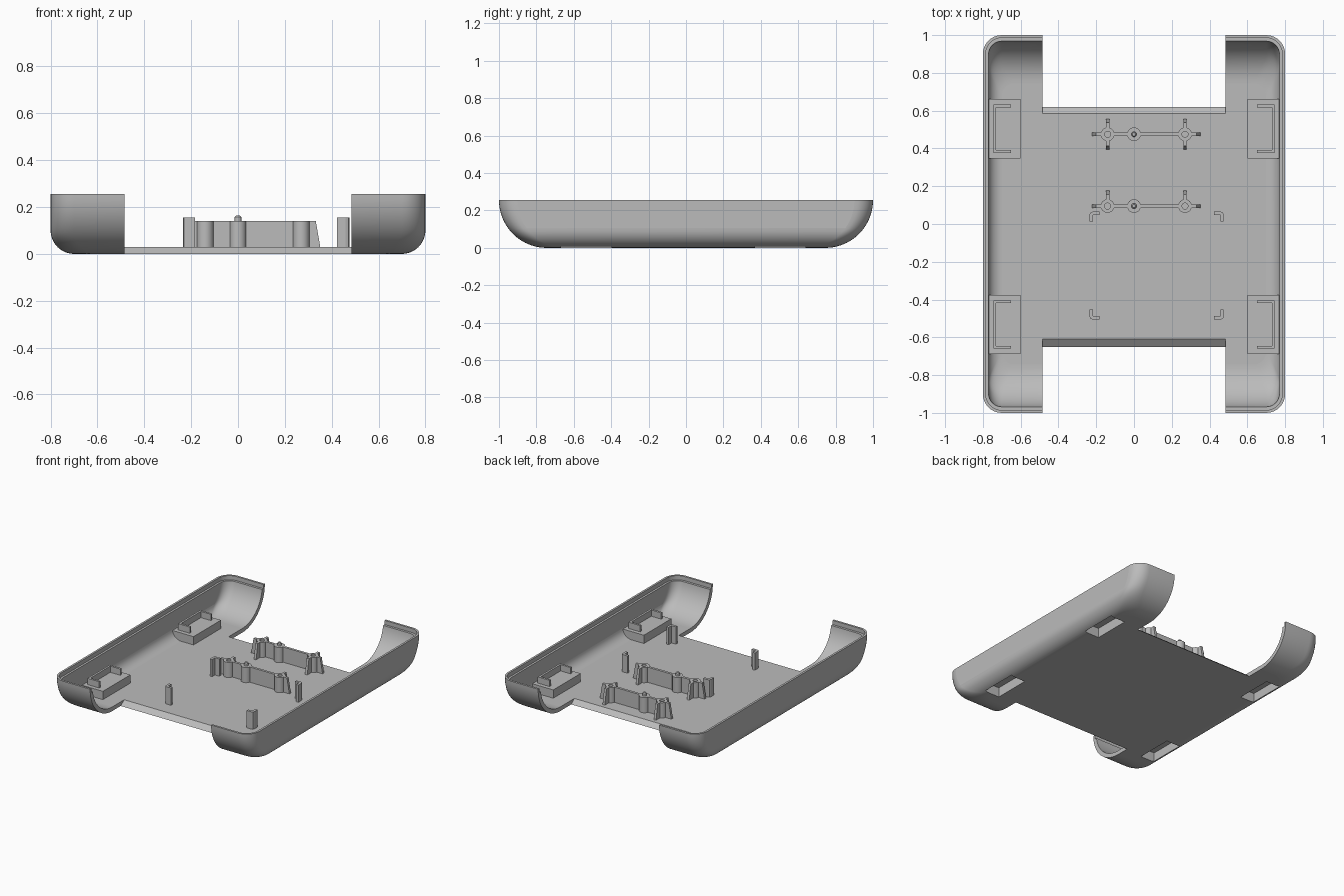
import bpy, bmesh, math

if "Cube" in bpy.data.objects:
    bpy.data.objects.remove(bpy.data.objects["Cube"])

grey = bpy.data.materials.new("plain grey")
grey.diffuse_color = (0.5, 0.5, 0.5, 1)
grey.use_nodes = True
grey.node_tree.nodes["Principled BSDF"].inputs["Base Color"].default_value = grey.diffuse_color
FLOOR = 0.03


def make(name, bm):
    bmesh.ops.recalc_face_normals(bm, faces=bm.faces)
    me = bpy.data.meshes.new(name)
    bm.to_mesh(me)
    bm.free()
    me.materials.append(grey)
    ob = bpy.data.objects.new(name, me)
    bpy.context.collection.objects.link(ob)
    return ob


def loft(name, loops):
    # skin matching closed loops and cap both ends
    bm = bmesh.new()
    rings = [[bm.verts.new(p) for p in lp] for lp in loops]
    n = len(rings[0])
    for a, b in zip(rings, rings[1:]):
        for i in range(n):
            bm.faces.new((a[i], a[(i + 1) % n], b[(i + 1) % n], b[i]))
    bm.faces.new(rings[0])
    bm.faces.new(rings[-1])
    return make(name, bm)


def box(name, x0, x1, y0, y1, z0, z1):
    rect = [(x0, y0), (x1, y0), (x1, y1), (x0, y1)]
    return loft(name, [[(x, y, z) for x, y in rect] for z in (z0, z1)])


def prism(name, outline, z0, z1):
    return loft(name, [[(x, y, z) for x, y in outline] for z in (z0, z1)])


def lathe(name, cx, cy, profile, n=24):
    ang = [2 * math.pi * i / n for i in range(n)]
    return loft(name, [[(cx + r * math.cos(a), cy + r * math.sin(a), z) for a in ang]
                       for r, z in profile])


def smooth(ob):
    bpy.ops.object.select_all(action='DESELECT')
    ob.select_set(True)
    bpy.context.view_layer.objects.active = ob
    bpy.ops.object.shade_smooth_by_angle(angle=math.radians(30))
    for p in ob.data.polygons:
        if abs(p.normal.z) > 0.9999 or abs(p.normal.x) > 0.9999:
            p.use_smooth = False


def cut(ob, cutter):
    mod = ob.modifiers.new("cut", 'BOOLEAN')
    mod.operation, mod.solver, mod.object = 'DIFFERENCE', 'EXACT', cutter
    bpy.context.view_layer.objects.active = ob
    bpy.ops.object.modifier_apply(modifier=mod.name)


def rounded(hx, hy, r, z, n=8):
    pts = []
    for k, (sx, sy) in enumerate([(1, 1), (-1, 1), (-1, -1), (1, -1)]):
        for i in range(n + 1):
            a = math.pi / 2 * (k + i / n)
            pts.append((sx * (hx - r) + r * math.cos(a), sy * (hy - r) + r * math.sin(a), z))
    return pts


def bowl(t, top, steps=20):
    # loops of a tray inset by t: wide end curves, tighter side curves
    ry, rx, out = 0.255 - t, 0.1 - t, []
    for i in range(steps + 1):
        a = math.pi / 2 * i / steps
        z = 0.255 - ry * math.cos(a)
        if z > top:
            break
        d = max(0, (0.1 - z) / rx)
        x = 0.7 + rx * math.sqrt(max(0, 1 - d * d))
        out.append(rounded(x, 0.745 + ry * math.sin(a), 0.1 - t, z))
    return out


# Shell: outer skin, stepped rim, inner skin
inner = bowl(0.03, 0.222)
rim = [rounded(0.785, 0.985, 0.085, 0.255), rounded(0.785, 0.985, 0.085, 0.225),
       rounded(0.77, 0.968, 0.07, 0.225)]
shell = loft("tray_shell", bowl(0, 0.256) + rim + inner[::-1])

# End openings with sloped floor edges
for s, lo, hi in ((1, 0.62, 0.585), (-1, 0.65, 0.61)):
    k = (hi - lo) / FLOOR
    prof = [(lo - k * 0.1, -0.1), (lo + k * 0.05, 0.05), (lo + k * 0.05, 0.5), (1.2, 0.5), (1.2, -0.1)]
    c = loft("opening_cutter", [[(x, s * y, z) for y, z in prof] for x in (-0.485, 0.485)])
    cut(shell, c)
    bpy.data.objects.remove(c)

# Foot pockets: hollow boxes open underneath, with a bracket rib on top
for s in (-1, 1):
    for cy in (0.505, -0.532):
        b = box("foot_pocket", s * 0.6, s * 0.768, cy - 0.157, cy + 0.157, 0.028, 0.09)
        c = box("pocket_cutter", s * 0.62, s * 0.735, cy - 0.135, cy + 0.135, -0.05, 0.07)
        cut(shell, c)
        cut(b, c)
        bpy.data.objects.remove(c)
        h, t = 0.128, 0.015
        u = [(0.65, -h), (0.745, -h), (0.745, h), (0.65, h),
             (0.65, h - t), (0.745 - t, h - t), (0.745 - t, t - h), (0.65, t - h)]
        prism("bracket_rib", [(s * x, cy + y) for x, y in u], 0.088, 0.135)
smooth(shell)

# Four L-shaped corner posts
for cx, sx in ((-0.235, 1), (0.475, -1)):
    for cy, sy in ((0.065, -1), (-0.505, 1)):
        L = [(0.015, 0), (0.052, 0), (0.052, 0.018), (0.018, 0.018),
             (0.018, 0.052), (0, 0.052), (0, 0.015), (0.004, 0.004)]
        prism("corner_post", [(cx + sx * x, cy + sy * y) for x, y in L], 0.025, 0.155)

# Two mounting rails: web, screw bosses with gussets, locating peg
TOP = 0.14
for y, downs in ((0.475, (1, -1)), (0.095, (1,))):
    for a, b in ((-0.11, -0.03), (0.03, 0.24)):
        box("rail_web", a, b, y - 0.009, y + 0.009, 0.025, TOP)
    for x, sx in ((-0.14, -1), (0.27, 1)):
        smooth(lathe("screw_boss", x, y, [(0.036, 0.025), (0.036, TOP), (0.016, TOP), (0.016, 0.05)]))
        for dx, dy in [(sx, 0)] + [(0, d) for d in downs]:
            loops = []
            for w in (-0.009, 0.009):
                loops.append([(x + dx * r + dy * w, y + dy * r + dx * w, z) for r, z in
                              ((0.03, 0.025), (0.082, 0.025), (0.062, TOP), (0.03, TOP))])
            loft("boss_gusset", loops)
    smooth(lathe("locating_peg", 0, y, [(0.036, 0.025), (0.036, TOP), (0.014, TOP),
                                        (0.014, 0.157), (0.009, 0.163)]))
